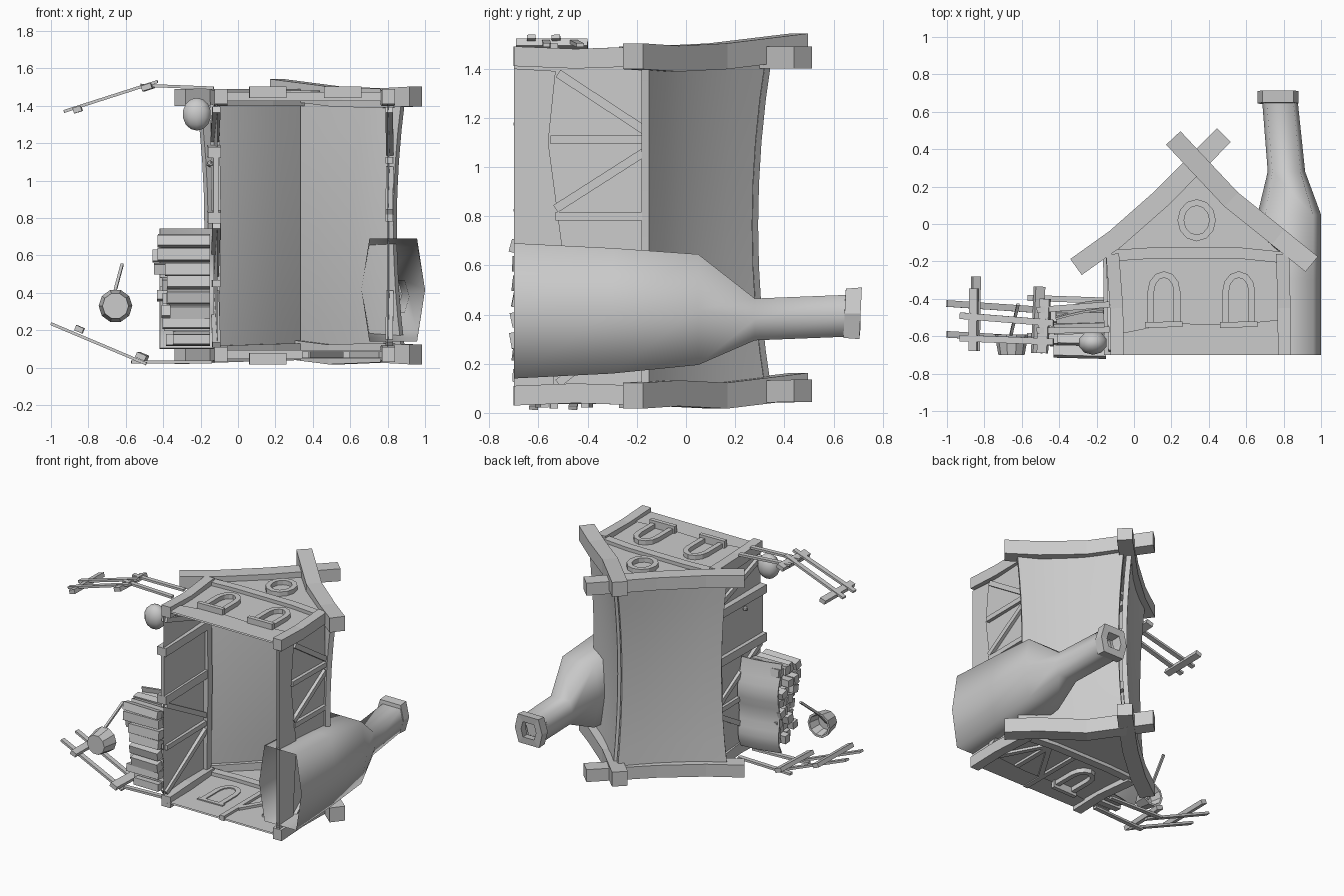
import bpy, bmesh, math, random
from mathutils import Vector as V

if "Cube" in bpy.data.objects:
    bpy.data.objects.remove(bpy.data.objects["Cube"])
random.seed(4)
CX = 0.335   # house centre line; house "up" is +y, its length runs along z


def make(name, verts, faces, smooth=0, solid=0):
    me = bpy.data.meshes.new(name)
    me.from_pydata([tuple(v) for v in verts], [], faces)
    ob = bpy.data.objects.new(name, me)
    bpy.context.collection.objects.link(ob)
    for o in bpy.context.selected_objects:
        o.select_set(False)
    bpy.context.view_layer.objects.active = ob
    ob.select_set(True)
    if solid:
        m = ob.modifiers.new("thick", 'SOLIDIFY')
        m.thickness, m.offset = abs(solid), math.copysign(1, solid)
        bpy.ops.object.modifier_apply(modifier="thick")
    elif len(faces) > 1:
        bm = bmesh.new()
        bm.from_mesh(me)
        bmesh.ops.recalc_face_normals(bm, faces=bm.faces)
        bm.to_mesh(me)
        bm.free()
    if smooth:
        bpy.ops.object.shade_smooth_by_angle(angle=math.radians(smooth))
    return ob


def bar(name, pts, w, t, n, closed=False):
    """Rectangular bar along pts; t is its depth along n, w its width across n."""
    pts, n, vs, k = [V(p) for p in pts], V(n).normalized(), [], len(pts)
    for i, p in enumerate(pts):
        a = pts[i - 1] if (i or closed) else p
        b = pts[(i + 1) % k] if (i < k - 1 or closed) else p
        s = (b - a).normalized().cross(n).normalized() * w / 2
        d = n * t / 2
        vs += [p - s - d, p + s - d, p + s + d, p - s + d]
    fs = []
    for i in range(k if closed else k - 1):
        a, b = 4 * i, 4 * ((i + 1) % k)
        fs += [(a + j, a + (j + 1) % 4, b + (j + 1) % 4, b + j) for j in range(4)]
    if not closed:
        fs += [(3, 2, 1, 0), tuple(range(4 * k - 4, 4 * k))]
    return make(name, vs, fs)


def grid(name, fn, nu, nv, solid):
    vs = [fn(i / nu, j / nv) for i in range(nu + 1) for j in range(nv + 1)]
    fs = [(a, a + 1, a + nv + 2, a + nv + 1) for i in range(nu) for j in range(nv)
          for a in [i * (nv + 1) + j]]
    return make(name, vs, fs, 40, solid)


def tube(name, rings, caps=(), smooth=0):
    """Loft through equal-sized rings of points."""
    k = len(rings[0])
    fs = [(r * k + j, r * k + (j + 1) % k, (r + 1) * k + (j + 1) % k, (r + 1) * k + j)
          for r in range(len(rings) - 1) for j in range(k)]
    if 0 in caps:
        fs.append(tuple(range(k)))
    if 1 in caps:
        fs.append(tuple(range((len(rings) - 1) * k, len(rings) * k)))
    return make(name, [p for r in rings for p in r], fs, smooth)


X, Y, Z = (1, 0, 0), (0, 1, 0), (0, 0, 1)

# Sagging roof slabs
for side, nm in ((-1, "left_roof"), (1, "right_roof")):
    def roof(u, v, s=side):
        z = 0.085 + 1.355 * u
        mid = 1 - (2 * u - 1) ** 2
        half = 0.54 - 0.045 * mid
        top = (0.30 if s > 0 else 0.325) - 0.055 * mid
        x = CX + s * half * (1 - v)
        y = -0.18 + (top + 0.18) * v - (0.16 - 0.03 * mid) * v * (1 - v)
        return (x, y, z)
    grid(nm, roof, 8, 5, 0.035 * side)

# Gable ends: wall, stone base, tie beam, corner posts, bargeboards, windows
outline = [(-0.11, -0.7), (0.8, -0.7), (0.81, -0.18), (0.56, 0.05), (CX, 0.29), (0.11, 0.05), (-0.13, -0.18)]
for nm, zw, o in (("front", 1.45, 1), ("back", 0.07, -1)):
    make(nm + "_gable_wall", [(x, y, zw) for x, y in outline], [tuple(range(7))])
    make(nm + "_gable_base", [(x, y, zw + o * 0.01) for x, y in
         ((-0.1, -0.7), (0.8, -0.7), (0.8, -0.51), (0.5, -0.54), (0.2, -0.53), (-0.1, -0.59))], [tuple(range(6))])
    bar(nm + "_tie_beam", [(-0.13, -0.17, zw), (0.1, -0.155, zw), (0.56, -0.155, zw), (0.81, -0.18, zw)], 0.06, 0.05, Z)
    for x0, x1 in ((-0.09, -0.115), (0.805, 0.795)):
        bar(nm + "_corner_post", [(x0, -0.7, zw), (x0 - 0.003, -0.45, zw - o * 0.01), (x1, -0.16, zw)], 0.07, 0.08, Z)
    zr = [zw, zw - o * 0.01, zw, zw + 0.04]
    bar(nm + "_left_bargeboard", [(x, y, zw - 0.005 + (0.025 if o < 0 else 0) * i / 3) for i, (x, y) in
        enumerate(((-0.31, -0.23), (-0.1, -0.08), (0.15, 0.14), (0.48, 0.475)))], 0.105, 0.09, Z)
    bar(nm + "_right_bargeboard", [(x, y, z) for (x, y), z in
        zip(((0.95, -0.215), (0.77, -0.07), (0.52, 0.13), (0.21, 0.46)), zr)], 0.105, 0.105, Z)
    zf = zw + o * 0.012
    if o > 0:
        bar("round_window", [(CX + 0.085 * math.cos(a), 0.02 + 0.095 * math.sin(a), zf)
            for a in [i * math.tau / 12 for i in range(12)]], 0.035, 0.04, Z, True)
    for wx in ((0.16, 0.56) if o > 0 else (0.16,)):
        arch = [(wx + 0.07, -0.53)] + [(wx + 0.07 * math.cos(a), -0.36 + 0.09 * math.sin(a))
                                       for a in [i * math.pi / 6 for i in range(7)]] + [(wx - 0.07, -0.53)]
        bar(nm + "_arched_window", [(x, y, zf) for x, y in arch], 0.035, 0.04, Z)
        bar(nm + "_window_sill", [(wx - 0.1, -0.54, zf + o * 0.01), (wx + 0.1, -0.535, zf + o * 0.01)], 0.03, 0.06, Z)

# Timber bracing on the back gable
for a, b in (((0.36, -0.7), (0.36, -0.18)), ((0.58, -0.53), (0.58, -0.18)),
             ((0.37, -0.53), (0.57, -0.2)), ((0.6, -0.2), (0.77, -0.52))):
    bar("back_gable_brace", [(*a, 0.07), (*b, 0.07)], 0.035, 0.035, Z)

# Right wall with stone base and timber braces
make("right_wall", [(0.80, -0.7, 0.06), (0.80, -0.7, 1.46), (0.81, -0.16, 1.46), (0.81, -0.16, 0.06)], [(0, 1, 2, 3)])
make("right_wall_base", [(0.82, y, z) for y, z in ((-0.7, 0.1), (-0.7, 1.4), (-0.53, 1.39), (-0.56, 1.1),
                                                   (-0.5, 0.65), (-0.54, 0.1))], [tuple(range(6))])
for a, b in (((-0.52, 1.38), (-0.17, 1.15)), ((-0.55, 1.11), (-0.17, 1.11)), ((-0.53, 0.83), (-0.17, 1.06)),
             ((-0.53, 0.8), (-0.17, 0.8)), ((-0.52, 0.12), (-0.17, 0.4))):
    bar("right_wall_brace", [(0.808, *a), (0.812, *b)], 0.035, 0.04, X)

# Left wall with door, door frame and braces
make("left_wall", [(-0.11, -0.7, 0.06), (-0.11, -0.7, 1.46), (-0.13, -0.16, 1.46), (-0.13, -0.16, 0.06)], [(0, 1, 2, 3)])
bar("left_wall_plate", [(-0.125, -0.19, 0.1), (-0.115, -0.19, 0.75), (-0.125, -0.19, 1.42)], 0.05, 0.05, X)
bar("door", [(-0.118, -0.7, 0.985), (-0.125, -0.22, 0.985)], 0.31, 0.025, X)
for z in (0.8, 1.15):
    bar("door_post", [(-0.125, -0.7, z), (-0.13, -0.17, z + 0.01)], 0.06, 0.07, X)
bpy.ops.mesh.primitive_ico_sphere_add(subdivisions=1, radius=0.02, location=(-0.15, -0.47, 1.09))
bpy.context.object.name = "door_knob"
for a, b in (((-0.68, 0.45), (-0.2, 0.45)), ((-0.68, 0.76), (-0.2, 0.5)), ((-0.68, 0.12), (-0.2, 0.4)),
             ((-0.68, 1.38), (-0.2, 1.22))):
    bar("left_wall_brace", [(-0.115, *a), (-0.125, *b)], 0.035, 0.045, X)

# Chimney: six-sided flared body, hollow at the base, with a cap
hexa = ((1, 0), (0.75, 1), (-0.75, 1), (-1, 0), (-0.75, -1), (0.75, -1))


def ring(y, cx, rx, cz, rz, tilt=0):
    return [(cx + rx * a, y + tilt * b, cz + rz * b) for a, b in hexa]


tube("chimney", [ring(-0.7, 0.83, 0.17, 0.415, 0.275), ring(-0.3, 0.83, 0.17, 0.415, 0.255),
                 ring(0.05, 0.83, 0.17, 0.42, 0.225), ring(0.28, 0.815, 0.1, 0.38, 0.085),
                 ring(0.66, 0.78, 0.095, 0.395, 0.085)], smooth=100)
tube("chimney_cap", [ring(0.71, 0.77, 0.06, 0.405, 0.055), ring(0.71, 0.77, 0.11, 0.405, 0.105, 0.005),
                     ring(0.645, 0.77, 0.11, 0.405, 0.1, 0.005), ring(0.645, 0.78, 0.06, 0.395, 0.055),
                     ring(0.71, 0.77, 0.06, 0.405, 0.055)])
make("chimney_flue_floor", ring(0.6, 0.78, 0.09, 0.395, 0.08), [tuple(range(6))])

# Firewood pile against the left wall, logs along x
for j in range(4):
    for i in range(8):
        z = 0.155 + i * 0.074 + random.uniform(-0.008, 0.008)
        y = -0.68 + j * 0.06
        end = -0.34 - 0.06 * i / 7 - random.uniform(0, 0.07)
        bar("firewood_log", [(end, y, z), (-0.15, y + random.uniform(-0.01, 0.01), z)],
            random.uniform(0.048, 0.066), random.uniform(0.045, 0.06), (0, 1, random.uniform(-0.3, 0.3)))
# Cloth draped over the wood
grid("woodpile_cover", lambda u, v: (-0.42 + 0.29 * v, -0.465 + 0.05 * math.sin(v * 1.6) + 0.012 * math.sin(u * 12)
     - 0.03 * abs(2 * u - 1) ** 4, 0.1 + 0.645 * u), 12, 4, 0.012)

# Sack beside the door
bpy.ops.mesh.primitive_uv_sphere_add(segments=10, ring_count=7, radius=1, location=(-0.22, -0.635, 1.355))
sack = bpy.context.object
sack.name, sack.scale = "sack", (0.08, 0.066, 0.088)
bpy.ops.object.shade_smooth()

# Bucket with ladle handle
circ = [(math.cos(i * math.tau / 10), math.sin(i * math.tau / 10)) for i in range(10)]
tube("bucket", [[(-0.655 + r * a, y, 0.33 + r * b) for a, b in circ]
                for y, r in ((-0.7, 0.07), (-0.59, 0.09), (-0.59, 0.075), (-0.67, 0.06))], (0, 1))
bar("ladle_handle", [(-0.67, -0.66, 0.33), (-0.655, -0.58, 0.42), (-0.62, -0.43, 0.55)], 0.016, 0.016, X)

# Two broken fences: outer rails a-b, inner rails c-d, leaning posts p and q, rail heights
fences = (("front", (-0.93, 1.37), (-0.43, 1.53), (-0.52, 1.51), (-0.13, 1.495), (-0.86, 1.38), (-0.48, 1.5),
           ((-0.49, -0.53), (-0.61, -0.63)), ((-0.46, -0.43), (-0.57, -0.565))),
          ("back", (-1.0, 0.235), (-0.49, 0.02), (-0.57, 0.03), (-0.14, 0.03), (-0.85, 0.205), (-0.51, 0.06),
           ((-0.425, -0.46), (-0.59, -0.62)), ((-0.395, -0.41), (-0.6, -0.575))))
for nm, a, b, c, d, p, q, outer, inner in fences:
    n1 = V((b[0] - a[0], 0, b[1] - a[1])).cross(V(Y))
    for y0, y1 in outer:
        bar(nm + "_fence_outer_rail", [(a[0], y0, a[1]), (b[0], y1, b[1])], 0.035, 0.016, n1)
    for y0, y1 in inner:
        bar(nm + "_fence_inner_rail", [(c[0], y0, c[1]), (d[0], y1, d[1])], 0.032, 0.016, Z)
    top = inner[0][0] + 0.06
    bar(nm + "_fence_post", [(p[0], -0.68, p[1]), (p[0] + 0.005, top + 0.055, p[1])], 0.045, 0.03, n1)
    bar(nm + "_fence_post", [(q[0] - 0.01, -0.69, q[1]), (q[0] + 0.005, top, q[1])], 0.055, 0.03, n1)
